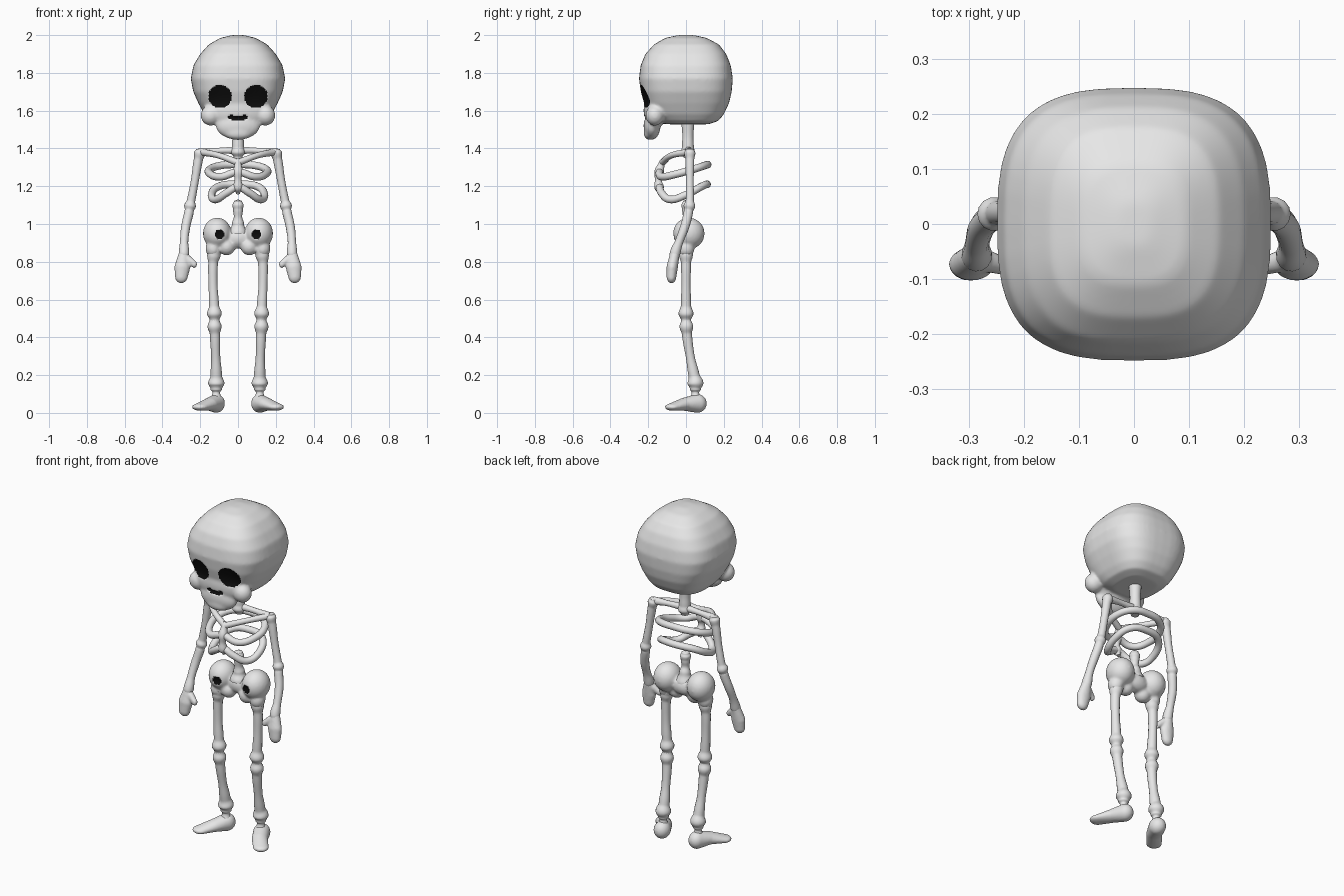
import bpy, bmesh
from math import cos, sin, pi, copysign
from mathutils import Matrix, Vector

if "Cube" in bpy.data.objects:
    bpy.data.objects.remove(bpy.data.objects["Cube"])


def material(name, value):
    m = bpy.data.materials.new(name)
    m.use_nodes = True
    m.diffuse_color = (value, value, value, 1)
    bsdf = m.node_tree.nodes["Principled BSDF"]
    bsdf.inputs["Base Color"].default_value = (value, value, value, 1)
    bsdf.inputs["Roughness"].default_value = 0.7
    return m


BONE = material("bone_grey", 0.8)
BLACK = material("socket_black", 0.004)


def link(name, data):
    ob = bpy.data.objects.new(name, data)
    bpy.context.collection.objects.link(ob)
    return ob


def bake(ob, name):
    """Replace an object by its evaluated, smooth shaded mesh."""
    deps = bpy.context.evaluated_depsgraph_get()
    mesh = bpy.data.meshes.new_from_object(ob.evaluated_get(deps))
    bpy.data.objects.remove(ob)
    mesh.materials.clear()
    mesh.materials.append(BONE)
    mesh.name = name
    mesh.shade_smooth()
    return link(name, mesh)


def tube(name, points, cyclic=False):
    """Smooth bone through (x, y, z, radius) points."""
    cu = bpy.data.curves.new(name, 'CURVE')
    cu.dimensions = '3D'
    cu.bevel_depth = 1
    cu.bevel_resolution = 5
    cu.resolution_u = 8
    cu.use_fill_caps = True
    sp = cu.splines.new('BEZIER')
    sp.bezier_points.add(len(points) - 1)
    for bp, p in zip(sp.bezier_points, points):
        bp.co = p[:3]
        bp.radius = p[3]
        bp.handle_left_type = bp.handle_right_type = 'AUTO'
    sp.use_cyclic_u = cyclic
    sp.radius_interpolation = 'EASE'
    return bake(link(name + "_curve", cu), name)


def ball(bm, centre, radii):
    mat = Matrix.Translation(centre) @ Matrix.Diagonal((*radii, 1))
    bmesh.ops.create_icosphere(bm, subdivisions=3, radius=1, matrix=mat)


def sweep(bm, c0, r0, c1, r1, steps=7):
    """Row of overlapping balls from one end to the other."""
    for i in range(steps):
        t = i / (steps - 1)
        ball(bm, Vector(c0).lerp(Vector(c1), t), Vector(r0).lerp(Vector(r1), t))


def fuse(name, bm, voxel, smooth):
    """Melt overlapping solids into one soft surface."""
    me = bpy.data.meshes.new(name)
    bm.to_mesh(me)
    bm.free()
    ob = link(name + "_raw", me)
    mod = ob.modifiers.new("fuse", 'REMESH')
    mod.mode = 'VOXEL'
    mod.voxel_size = voxel
    soft = ob.modifiers.new("soften", 'SMOOTH')
    soft.factor = 0.5
    soft.iterations = smooth
    return bake(ob, name)


def pits(ob, ovals, depth):
    """Sink and blacken front-facing ovals (x, z, half width, half height)."""
    me = ob.data
    me.materials.append(BLACK)

    def dist(co):
        if co.y > -0.03:
            return 9
        return min(((co.x - x) / w) ** 2 + ((co.z - z) / h) ** 2 for x, z, w, h in ovals)
    for f in me.polygons:
        if dist(f.center) < 1:
            f.material_index = 1
    for v in me.vertices:
        d = dist(v.co)
        if d < 1:
            v.co.y += depth * (1 - d)


# Skull: lofted cranium fused with cheeks and jaw
bm = bmesh.new()
levels = [  # z, half width, front, back
    (2.0, .03, -.04, .04), (1.985, .095, -.11, .11), (1.95, .155, -.17, .175),
    (1.9, .2, -.215, .213), (1.84, .236, -.24, .237), (1.77, .25, -.249, .248),
    (1.7, .237, -.239, .242), (1.64, .21, -.222, .228), (1.58, .178, -.19, .2),
    (1.545, .15, -.15, .17), (1.528, .1, -.1, .12)]
N = 48
rings = []
for z, hx, front, back in levels:
    ring = []
    for i in range(N):
        a = 2 * pi * i / N
        px, py = (copysign(abs(c) ** (2 / 2.9), c) for c in (cos(a), sin(a)))
        ring.append(bm.verts.new((hx * px, (front + back) / 2 + (back - front) / 2 * py, z)))
    rings.append(ring)
for upper, lower in zip(rings, rings[1:]):
    for i in range(N):
        j = (i + 1) % N
        bm.faces.new((upper[j], upper[i], lower[i], lower[j]))
bm.faces.new(rings[0])
bm.faces.new(rings[-1][::-1])
ball(bm, (0, -.165, 1.6), (.165, .06, .1))
ball(bm, (0, -.18, 1.52), (.118, .045, .074))
ball(bm, (0, -.19, 1.48), (.075, .035, .036))
for s in (-1, 1):
    ball(bm, (s * .145, -.165, 1.575), (.053, .05, .055))
skull = fuse("skull", bm, .0075, 12)
pits(skull, [(-.095, 1.675, .062, .062), (.095, 1.675, .062, .062),
             (0, 1.56, .04, .012), (-.035, 1.565, .018, .012), (.035, 1.565, .018, .012)], .014)

# Neck and lower spine
tube("neck", [(0, .01, 1.35, .022), (0, .01, 1.38, .038), (0, .01, 1.41, .032),
              (0, .01, 1.46, .03), (0, .01, 1.56, .036)])
tube("lower_spine", [(0, .01, .95, .05), (0, .01, 1.0, .032), (0, .005, 1.04, .022),
                     (0, .005, 1.075, .026), (0, .005, 1.1, .03), (0, .005, 1.12, .022),
                     (0, .005, 1.13, .004)])

# Pelvis
bm = bmesh.new()
ball(bm, (0, .015, .925), (.08, .05, .055))
for s in (-1, 1):
    ball(bm, (s * .11, .015, .95), (.076, .084, .084))
    ball(bm, (s * .06, 0, .88), (.046, .045, .047))
    ball(bm, (s * .13, 0, .87), (.042, .045, .05))
pelvis = fuse("pelvis", bm, .007, 10)
pits(pelvis, [(-.097, .945, .025, .026), (.097, .945, .025, .026)], .012)


# Rib cage
def rib(name, half):
    mirrored = [(-x, y, z) for x, y, z in half[-2:0:-1]]
    tube(name, [(*p, .02) for p in half + mirrored], cyclic=True)


rib("upper_rib", [(0, -.14, 1.275), (.09, -.128, 1.25), (.148, -.05, 1.265),
                  (.148, .04, 1.29), (.09, .1, 1.31), (0, .115, 1.315)])
rib("lower_rib", [(0, -.14, 1.195), (.06, -.13, 1.165), (.115, -.085, 1.13),
                  (.14, 0, 1.155), (.1, .085, 1.2), (0, .112, 1.21)])
tube("breastbone", [(0, -.115, 1.345, .012), (0, -.128, 1.32, .018), (0, -.142, 1.275, .026),
                    (0, -.147, 1.235, .018), (0, -.142, 1.195, .026), (0, -.13, 1.16, .01)])
tube("shoulder_bar", [(-.2, .015, 1.38, .022), (-.1, .015, 1.388, .016), (0, .012, 1.39, .02),
                      (.1, .015, 1.388, .016), (.2, .015, 1.38, .022)])

for s, side in ((1, "left"), (-1, "right")):
    def limb(name, points):
        tube(f"{side}_{name}", [(s * x, y, z, r) for x, y, z, r in points])

    # Collarbone and arm
    limb("collarbone", [(.19, .01, 1.38, .018), (.1, -.08, 1.362, .016), (0, -.125, 1.325, .018)])
    limb("upper_arm", [(.2, .02, 1.402, .004), (.2, .02, 1.395, .022), (.203, .02, 1.375, .03),
                       (.21, .02, 1.34, .024), (.23, .02, 1.22, .021), (.248, .02, 1.125, .022),
                       (.254, .018, 1.095, .031), (.258, .014, 1.07, .024)])
    limb("forearm", [(.254, .018, 1.1, .02), (.26, .012, 1.06, .025), (.276, -.005, .99, .024),
                     (.285, -.035, .91, .022), (.286, -.058, .845, .028), (.288, -.062, .82, .024)])
    # Hand with thumb
    bm = bmesh.new()
    sweep(bm, (s * .288, -.06, .835), (.028, .026, .03), (s * .295, -.073, .77), (.042, .03, .04))
    sweep(bm, (s * .295, -.073, .77), (.042, .03, .04), (s * .3, -.077, .722), (.034, .026, .036))
    sweep(bm, (s * .265, -.068, .815), (.02, .02, .02), (s * .232, -.078, .787), (.016, .016, .02))
    fuse(f"{side}_hand", bm, .006, 4)

    # Leg
    limb("thigh", [(.122, 0, .87, .04), (.128, 0, .835, .036), (.132, 0, .79, .026),
                   (.132, 0, .68, .024), (.127, 0, .57, .027), (.125, 0, .525, .04),
                   (.124, 0, .49, .026)])
    limb("shin", [(.124, 0, .495, .026), (.124, .002, .457, .037), (.122, .005, .415, .027),
                  (.118, .022, .3, .024), (.115, .042, .2, .03), (.115, .05, .157, .043),
                  (.115, .05, .125, .03), (.115, .05, .108, .02), (.115, .05, .07, .03)])
    # Foot
    bm = bmesh.new()
    sweep(bm, (s * .115, .06, .05), (.046, .05, .05), (s * .148, -.005, .046), (.044, .045, .035))
    sweep(bm, (s * .148, -.005, .046), (.044, .045, .035), (s * .2, -.07, .031), (.044, .042, .02))
    fuse(f"{side}_foot", bm, .006, 4)
